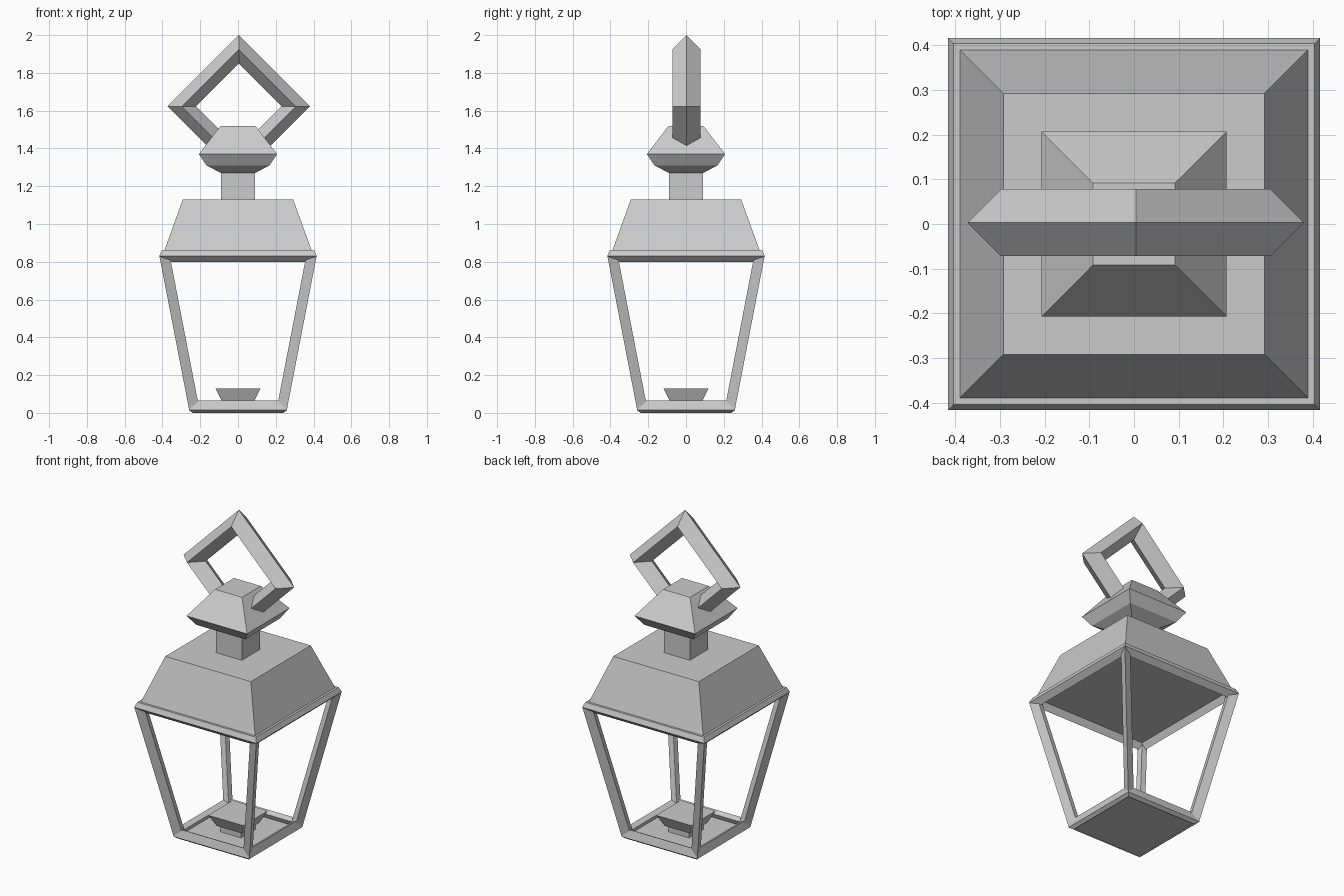
import bpy, bmesh, math

if "Cube" in bpy.data.objects:
    bpy.data.objects.remove(bpy.data.objects["Cube"])


def make_object(name, loops, ring=False):
    """Skin a stack of four-point loops; ring joins last to first, otherwise ends are capped."""
    bm = bmesh.new()
    vs = [[bm.verts.new(p) for p in loop] for loop in loops]
    pairs = list(zip(vs, vs[1:]))
    if ring:
        pairs.append((vs[-1], vs[0]))
    else:
        bm.faces.new(vs[0])
        bm.faces.new(vs[-1])
    for a, b in pairs:
        for i in range(4):
            j = (i + 1) % 4
            bm.faces.new((a[i], a[j], b[j], b[i]))
    bmesh.ops.recalc_face_normals(bm, faces=bm.faces)
    mesh = bpy.data.meshes.new(name)
    bm.to_mesh(mesh)
    bm.free()
    obj = bpy.data.objects.new(name, mesh)
    bpy.context.collection.objects.link(obj)
    return obj


def square_loft(name, profile, ring=False):
    """Loft squares given as (half width, z)."""
    loops = [[(-h, -h, z), (h, -h, z), (h, h, z), (-h, h, z)] for h, z in profile]
    return make_object(name, loops, ring)


# Base frame, floor and burner dish
square_loft("base_frame", [(0.26, 0.015), (0.247, 0.065), (0.218, 0.05), (0.24, 0.0)], ring=True)
square_loft("floor_plate", [(0.242, 0.005), (0.242, 0.022)])
square_loft("burner_dish", [(0.07, 0.02), (0.07, 0.06), (0.085, 0.06), (0.12, 0.13)])

# Rim under the roof
square_loft("roof_rim", [(0.417, 0.83), (0.404, 0.86), (0.355, 0.86), (0.385, 0.80)], ring=True)

# Slanted diamond-section corner posts
def post_section(c, z, sx, sy):
    pts = [(c, c), (c - 0.055, c - 0.018), (c - 0.05, c - 0.05), (c - 0.018, c - 0.055)]
    return [(sx * x, sy * y, z) for x, y in pts]


for side, sx in (("left", -1), ("right", 1)):
    for end, sy in (("front", -1), ("back", 1)):
        make_object(f"post_{end}_{side}",
                    [post_section(0.259, 0.018, sx, sy), post_section(0.416, 0.83, sx, sy)])

# Roof, neck and cap
square_loft("roof", [(0.392, 0.84), (0.39, 0.86), (0.292, 1.13)])
square_loft("neck", [(0.089, 1.12), (0.089, 1.28)])
square_loft("cap", [(0.09, 1.27), (0.167, 1.31), (0.207, 1.37), (0.092, 1.52)])

# Hanging ring: four-sided torus standing on its corner
bpy.ops.mesh.primitive_torus_add(major_segments=4, minor_segments=4,
                                 major_radius=0.302, minor_radius=0.075,
                                 location=(0.004, 0.003, 1.623),
                                 rotation=(math.pi / 2, 0, 0))
bpy.context.object.name = "hanging_ring"
